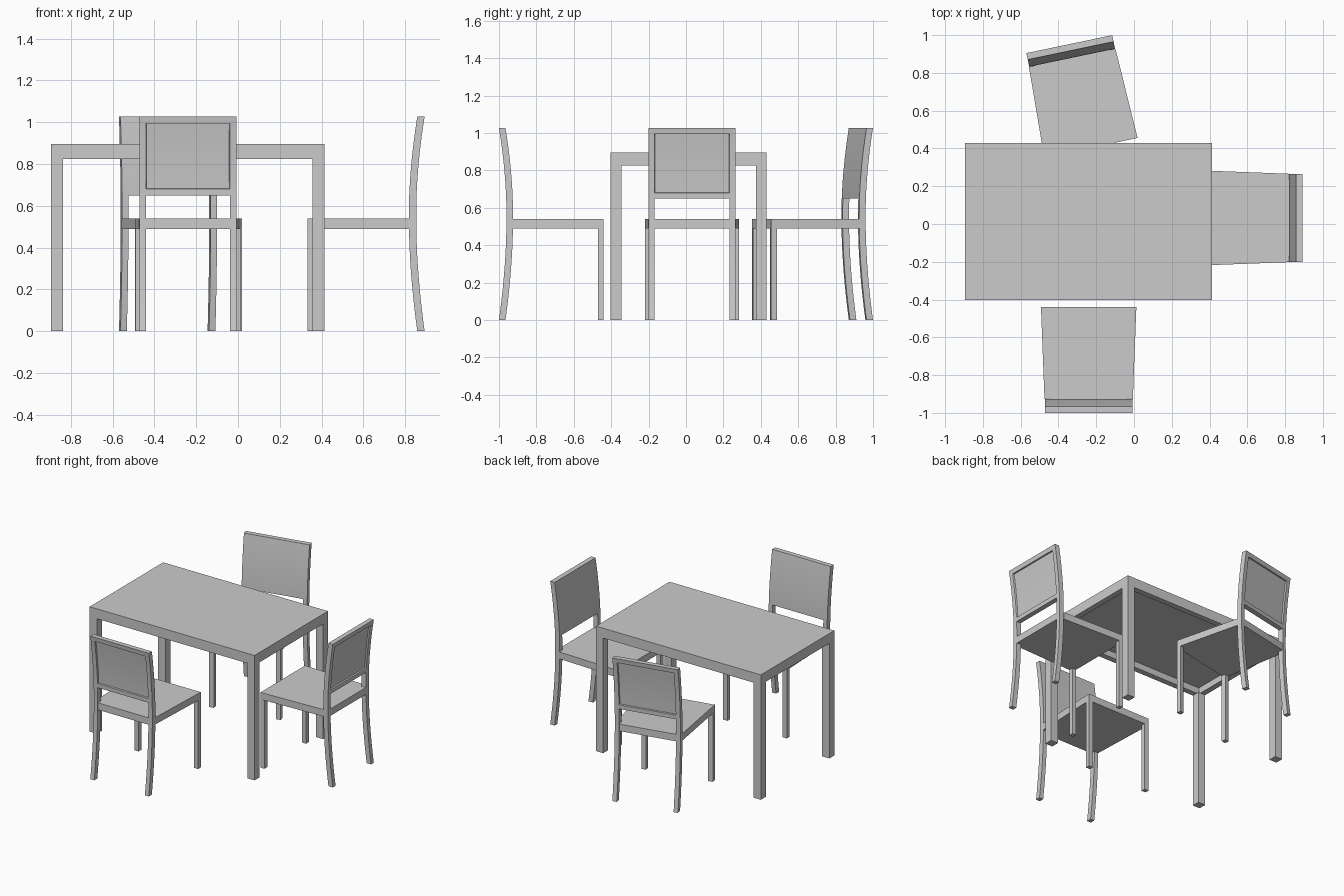
import bpy, bmesh, math
from mathutils import Matrix, Vector

if "Cube" in bpy.data.objects:
    bpy.data.objects.remove(bpy.data.objects["Cube"])


def finish(bm, name, mat=None, smooth=False):
    bmesh.ops.recalc_face_normals(bm, faces=bm.faces[:])
    me = bpy.data.meshes.new(name)
    bm.to_mesh(me)
    bm.free()
    ob = bpy.data.objects.new(name, me)
    bpy.context.collection.objects.link(ob)
    if mat is not None:
        ob.matrix_world = mat
    if smooth:
        bpy.ops.object.select_all(action='DESELECT')
        ob.select_set(True)
        bpy.context.view_layer.objects.active = ob
        bpy.ops.object.shade_smooth_by_angle(angle=math.radians(30))
    return ob


def prism(pts, z0, z1):
    """Vertical prism over a plan outline."""
    bm = bmesh.new()
    low = bm.faces.new([bm.verts.new((x, y, z0)) for x, y in pts])
    ext = bmesh.ops.extrude_face_region(bm, geom=[low])["geom"]
    verts = [g for g in ext if isinstance(g, bmesh.types.BMVert)]
    bmesh.ops.translate(bm, verts=verts, vec=(0, 0, z1 - z0))
    bmesh.ops.recalc_face_normals(bm, faces=bm.faces[:])
    return bm


def rect(x0, x1, y0, y1):
    return [(x0, y0), (x1, y0), (x1, y1), (x0, y1)]


# Table: top with a recessed underside, and four corner legs
X0, X1, Y0, Y1, LEG = -0.895, 0.413, -0.403, 0.43, 0.057
bm = prism(rect(X0, X1, Y0, Y1), 0.825, 0.896)
under = [f for f in bm.faces if f.normal.z < -0.9]
bmesh.ops.inset_region(bm, faces=under, thickness=LEG, depth=0)
bmesh.ops.inset_region(bm, faces=under, thickness=0.0005, depth=-0.045)
finish(bm, "table_top")
for x in (X0, X1 - LEG):
    for y in (Y0, Y1 - LEG):
        finish(prism(rect(x, x + LEG, y, y + LEG), 0, 0.825), "table_leg")

# Chair, local frame: front edge at y = 0, back towards +y
HF, HB, BAR, THICK = 0.2525, 0.232, 0.031, 0.035
SEAT_LO, SEAT_HI, BACK_LO, BACK_HI = 0.49, 0.54, 0.65, 1.027


def bend(z):
    """Front face of the curved back legs and backrest."""
    t = (0.52 - z) / 0.52 if z < 0.52 else max(0, (z - 0.58) / (BACK_HI - 0.58))
    return 0.485 + 0.04 * t ** 1.8


def back_frame(mat):
    # Legs and backrest in one sheet of cells, thickened, then panel recessed
    xs = [-HB, -HB + BAR, HB - BAR, HB]
    lo, hi = BACK_LO + 0.03, BACK_HI - 0.032
    zs = [SEAT_LO * i / 8 for i in range(9)] + [SEAT_HI, 0.6, BACK_LO]
    zs += [lo + (hi - lo) * i / 8 for i in range(9)] + [BACK_HI]
    bm = bmesh.new()
    grid = [[bm.verts.new((x, bend(z), z)) for x in xs] for z in zs]
    for j in range(len(zs) - 1):
        for i in range(3):
            if i != 1 or zs[j] >= BACK_LO:
                bm.faces.new((grid[j][i], grid[j][i + 1],
                              grid[j + 1][i + 1], grid[j + 1][i]))
    loose = [v for v in bm.verts if not v.link_faces]
    bmesh.ops.delete(bm, geom=loose, context='VERTS')
    ext = bmesh.ops.extrude_face_region(bm, geom=bm.faces[:])["geom"]
    verts = [g for g in ext if isinstance(g, bmesh.types.BMVert)]
    rear = [g for g in ext if isinstance(g, bmesh.types.BMFace)]
    bmesh.ops.translate(bm, verts=verts, vec=(0, THICK, 0))
    bmesh.ops.recalc_face_normals(bm, faces=bm.faces[:])
    panel = []
    for f in rear:
        c = f.calc_center_median()
        if abs(c.x) < 0.1 and lo < c.z < hi:
            panel.append(f)
    bmesh.ops.inset_region(bm, faces=panel, thickness=0.003, depth=-0.01)
    finish(bm, "chair_back_frame", mat, smooth=True)


def chair(x, y, degrees):
    mat = Matrix.Translation((x, y, 0)) @ Matrix.Rotation(math.radians(degrees), 4, 'Z')
    # Tapered seat, its rear rail fitting between the back legs
    inner, joint, rear = HB - BAR, 0.486, 0.518
    half = [(HF, 0), (HB + 0.002, joint), (inner, joint), (inner, rear)]
    outline = half + [(-px, py) for px, py in reversed(half)]
    finish(prism(outline, SEAT_LO, SEAT_HI), "seat", mat)
    # Straight front legs
    for s in (-1, 1):
        leg = [(s * HF, 0), (s * (HF - 0.033), 0),
               (s * (HF - 0.033), 0.031), (s * (HF - 0.001), 0.031)]
        finish(prism(leg, 0, SEAT_LO), "front_leg", mat)
    back_frame(mat)


chair(-0.24, -0.44, 180)
chair(0.333, 0.032, -90)
chair(-0.228, 0.404, 11.8)
